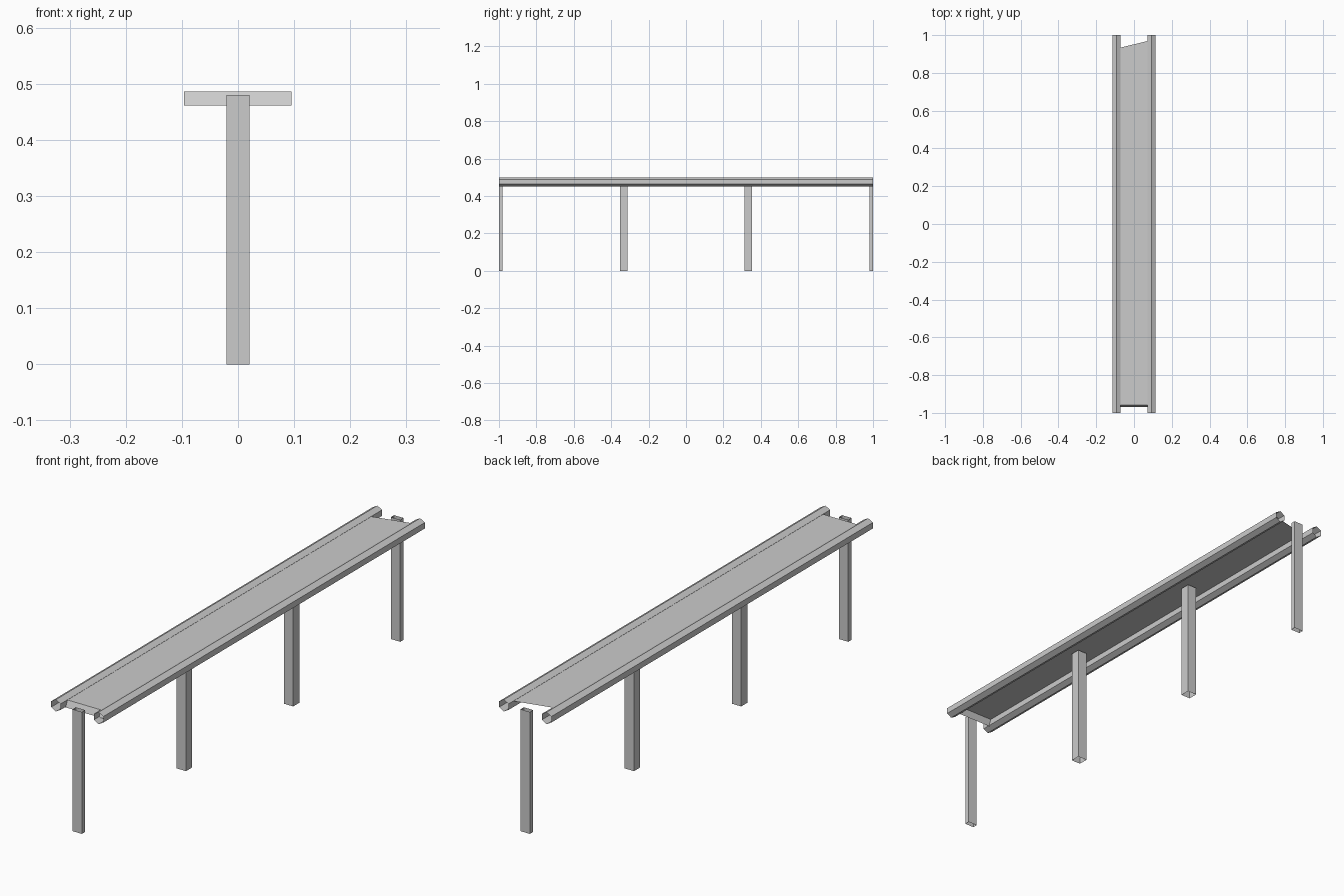
import bpy, bmesh, math

if "Cube" in bpy.data.objects:
    bpy.data.objects.remove(bpy.data.objects["Cube"])


def make_object(name, verts, faces, recalc=True):
    bm = bmesh.new()
    vs = [bm.verts.new(v) for v in verts]
    for f in faces:
        bm.faces.new([vs[i] for i in f])
    if recalc:
        bmesh.ops.recalc_face_normals(bm, faces=bm.faces[:])
    mesh = bpy.data.meshes.new(name)
    bm.to_mesh(mesh)
    bm.free()
    obj = bpy.data.objects.new(name, mesh)
    bpy.context.collection.objects.link(obj)
    return obj


def open_tube(name, start, end):
    """Sides of a prism between two matching outlines, ends left open."""
    n = len(start)
    faces = [(i, (i + 1) % n, n + (i + 1) % n, n + i) for i in range(n)]
    return make_object(name, start + end, faces)


# Side rails: open-ended hexagonal tubes with a corner at the top
RAIL_X, RAIL_Z, RAIL_R = 0.093, 0.475, 0.0235
for side, sx in (("left", -1), ("right", 1)):
    ring = [(sx * RAIL_X + RAIL_R * math.sin(i * math.pi / 3),
             RAIL_Z + RAIL_R * math.cos(i * math.pi / 3)) for i in range(6)]
    open_tube(side + "_rail",
              [(x, -1.0, z) for x, z in ring],
              [(x, 1.0, z) for x, z in ring])

# Belt: thin sheet with a turned-down front flap and a skewed back edge
make_object("belt",
            [(-0.096, -0.968, 0.461), (0.095, -0.968, 0.461),
             (-0.096, -0.957, 0.486), (0.095, -0.957, 0.486),
             (-0.096, 0.928, 0.486), (0.098, 0.975, 0.486)],
            [(0, 1, 3, 2), (2, 3, 5, 4)], recalc=False)

# Legs: hollow posts, the end ones half as deep as the middle ones
LEG_HALF, LEG_TOP = 0.0205, 0.48
for name, y0, y1 in (("front_leg", -1.0, -0.98),
                     ("front_middle_leg", -0.353, -0.314),
                     ("back_middle_leg", 0.314, 0.353),
                     ("back_leg", 0.98, 1.0)):
    outline = [(-LEG_HALF, y0), (LEG_HALF, y0), (LEG_HALF, y1), (-LEG_HALF, y1)]
    open_tube(name,
              [(x, y, 0.0) for x, y in outline],
              [(x, y, LEG_TOP) for x, y in outline])
